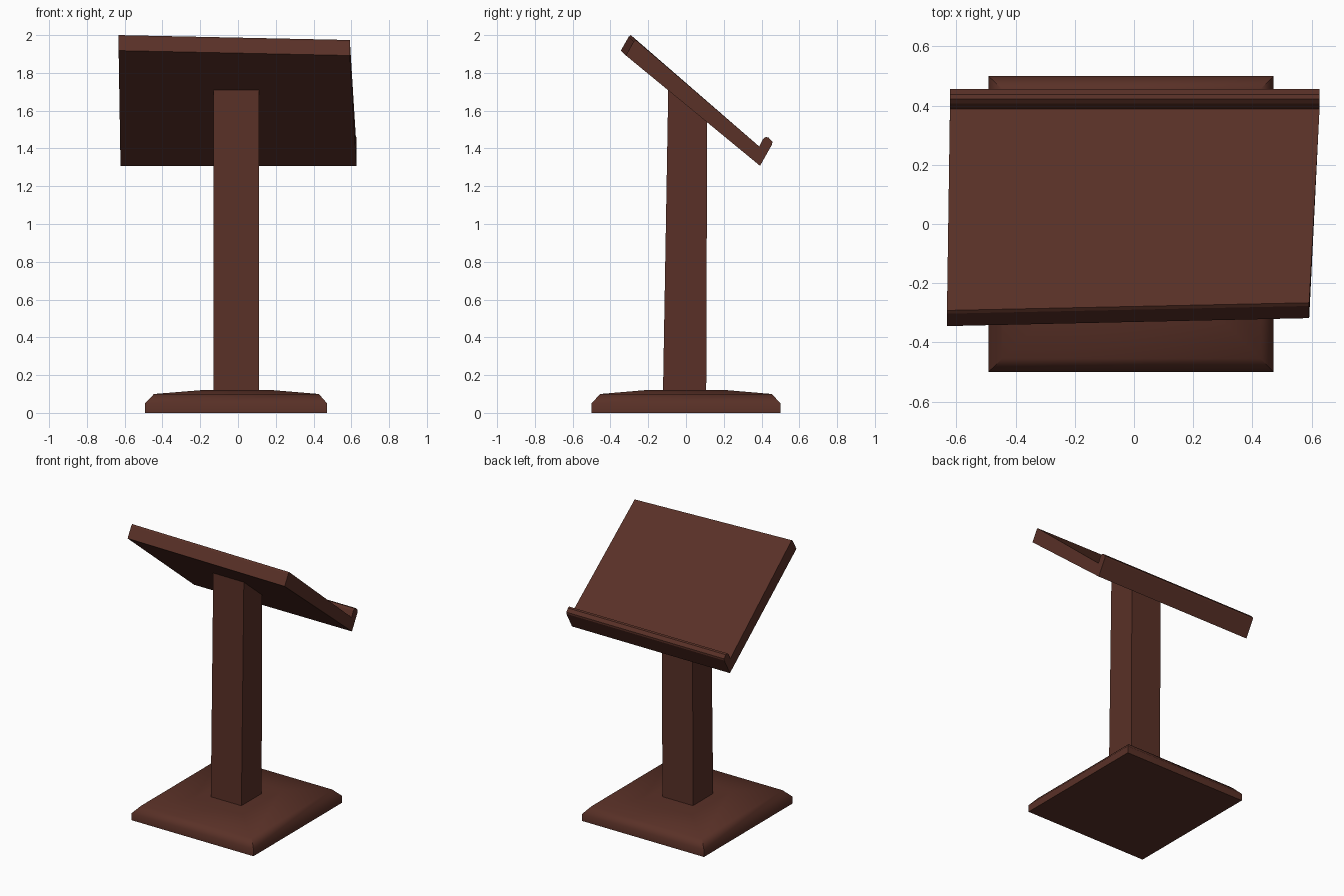
import bpy, bmesh, math

if "Cube" in bpy.data.objects:
    bpy.data.objects.remove(bpy.data.objects["Cube"])

wood = bpy.data.materials.new("dark_brown_wood")
wood.diffuse_color = (0.10, 0.03, 0.02, 1)
wood.use_nodes = True
wood.node_tree.nodes["Principled BSDF"].inputs["Base Color"].default_value = wood.diffuse_color


def loft(name, sections, smooth=None):
    """Skin matching point loops and cap both ends."""
    bm = bmesh.new()
    rings = [[bm.verts.new(p) for p in s] for s in sections]
    n = len(rings[0])
    for a, b in zip(rings, rings[1:]):
        for i in range(n):
            j = (i + 1) % n
            bm.faces.new((a[i], a[j], b[j], b[i]))
    bm.faces.new(rings[0][::-1])
    bm.faces.new(rings[-1])
    bmesh.ops.recalc_face_normals(bm, faces=bm.faces)
    me = bpy.data.meshes.new(name)
    bm.to_mesh(me)
    bm.free()
    me.materials.append(wood)
    ob = bpy.data.objects.new(name, me)
    bpy.context.collection.objects.link(ob)
    if smooth:
        bpy.ops.object.select_all(action='DESELECT')
        ob.select_set(True)
        bpy.context.view_layer.objects.active = ob
        bpy.ops.object.shade_smooth_by_angle(angle=math.radians(smooth))
    return ob


def rect(x0, x1, y0, y1, z):
    return [(x0, y0, z), (x1, y0, z), (x1, y1, z), (x0, y1, z)]


# stepped base with sloping shoulders
loft("base", [
    rect(-0.492, 0.472, -0.50, 0.50, 0.0),
    rect(-0.492, 0.472, -0.50, 0.50, 0.05),
    rect(-0.445, 0.428, -0.455, 0.455, 0.10),
    rect(-0.20, 0.19, -0.22, 0.22, 0.12),
], smooth=45)

# post, cut off at the slope of the desk
loft("post", [
    rect(-0.13, 0.112, -0.122, 0.107, 0.10),
    [(-0.13, -0.094, 1.715), (0.112, -0.094, 1.715),
     (0.112, 0.112, 1.545), (-0.13, 0.112, 1.545)],
])

# slanted desk with book lip: (x, y, z) profile on each end, slightly askew
lip = [(0.388, 1.41), (0.408, 1.45), (0.422, 1.461), (0.438, 1.457),
       (0.457, 1.435), (0.456, 1.422), (0.392, 1.308)]
left = [(-0.632, -0.345, 1.918), (-0.632, -0.303, 1.992), (-0.632, -0.292, 2.0)]
right = [(0.592, -0.318, 1.892), (0.592, -0.277, 1.966), (0.592, -0.266, 1.974)]
loft("desk", [left + [(-0.622, y, z) for y, z in lip],
              right + [(0.627, y, z) for y, z in lip]])
